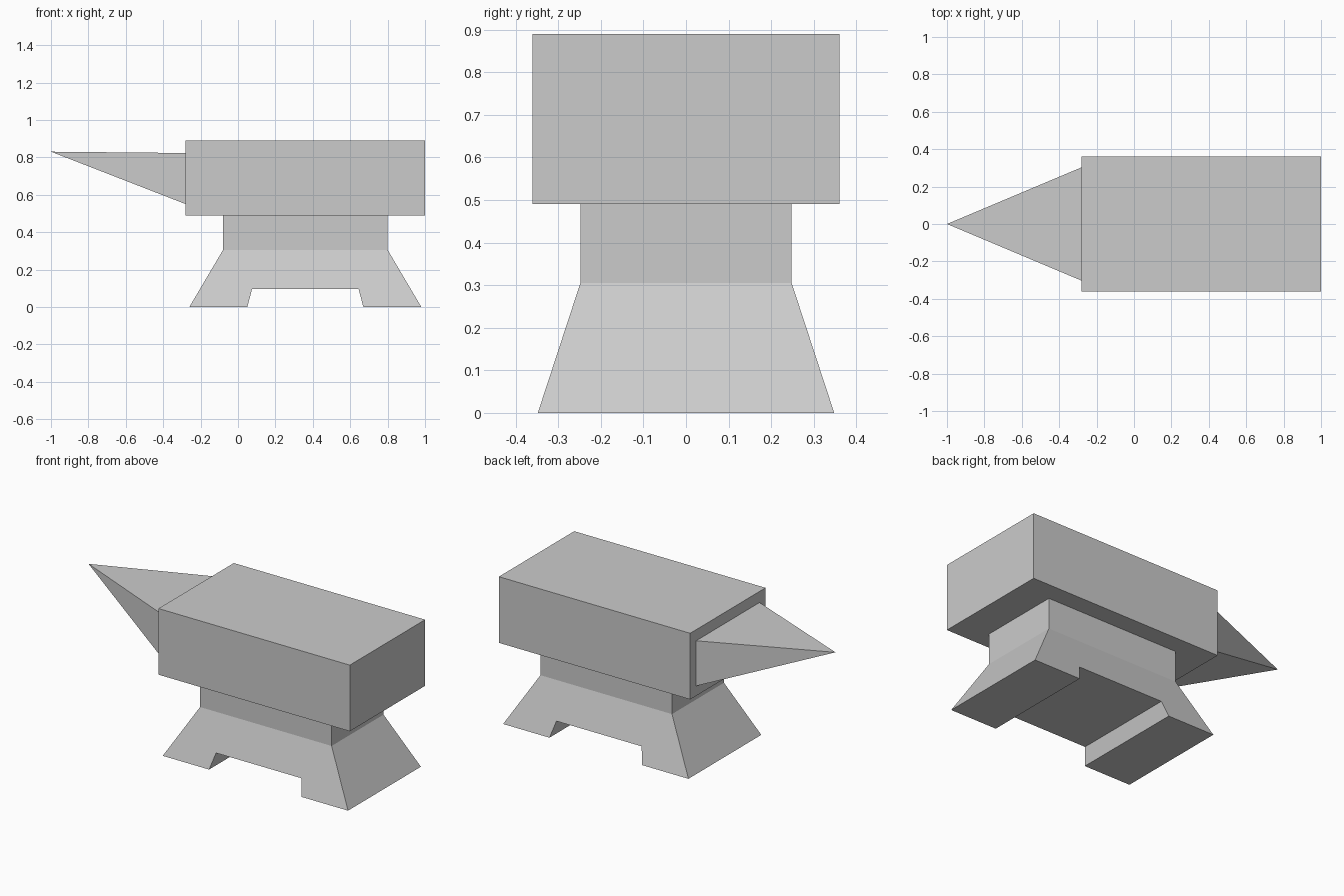
import bpy, bmesh

if "Cube" in bpy.data.objects:
    bpy.data.objects.remove(bpy.data.objects["Cube"])


def make_object(name, bm):
    bmesh.ops.recalc_face_normals(bm, faces=bm.faces)
    mesh = bpy.data.meshes.new(name)
    bm.to_mesh(mesh)
    bm.free()
    obj = bpy.data.objects.new(name, mesh)
    bpy.context.collection.objects.link(obj)
    return obj


def prism(profile, half_width):
    """Closed solid from an x-z profile; half_width(z) gives its y extent."""
    bm = bmesh.new()
    front, back = ([bm.verts.new((x, s * half_width(z), z)) for x, z in profile]
                   for s in (-1, 1))
    bm.faces.new(front)
    bm.faces.new(back)
    sides = []
    for i in range(len(profile)):
        j = (i + 1) % len(profile)
        sides.append(bm.faces.new((front[i], front[j], back[j], back[i])))
    return bm, sides


# Top block
bm, _ = prism([(-0.28, 0.49), (1.0, 0.49), (1.0, 0.89), (-0.28, 0.89)],
              lambda z: 0.36)
make_object("top_block", bm)

# Flared foot with a notch underneath, narrowing to the waist
foot = [(-0.26, 0), (0.05, 0), (0.075, 0.095), (0.645, 0.095),
        (0.67, 0), (0.98, 0), (0.80, 0.305), (-0.08, 0.305)]
bm, sides = prism(foot, lambda z: 0.348 - 0.1 * z / 0.305)
# Straight waist: extrude the top of the foot up to the block
waist_top = sides[6]
ext = bmesh.ops.extrude_face_region(bm, geom=[waist_top])
for v in ext["geom"]:
    if isinstance(v, bmesh.types.BMVert):
        v.co.z = 0.49
if waist_top.is_valid:
    bmesh.ops.delete(bm, geom=[waist_top], context='FACES_ONLY')
make_object("foot_and_waist", bm)

# Pointed horn: four-sided pyramid
bm = bmesh.new()
tip = bm.verts.new((-1.0, 0, 0.83))
ring = [bm.verts.new((-0.28, y, z)) for y, z in
        ((-0.303, 0.55), (0.303, 0.55), (0.303, 0.823), (-0.303, 0.823))]
bm.faces.new(ring)
for i in range(4):
    bm.faces.new((ring[i], ring[(i + 1) % 4], tip))
make_object("horn", bm)
